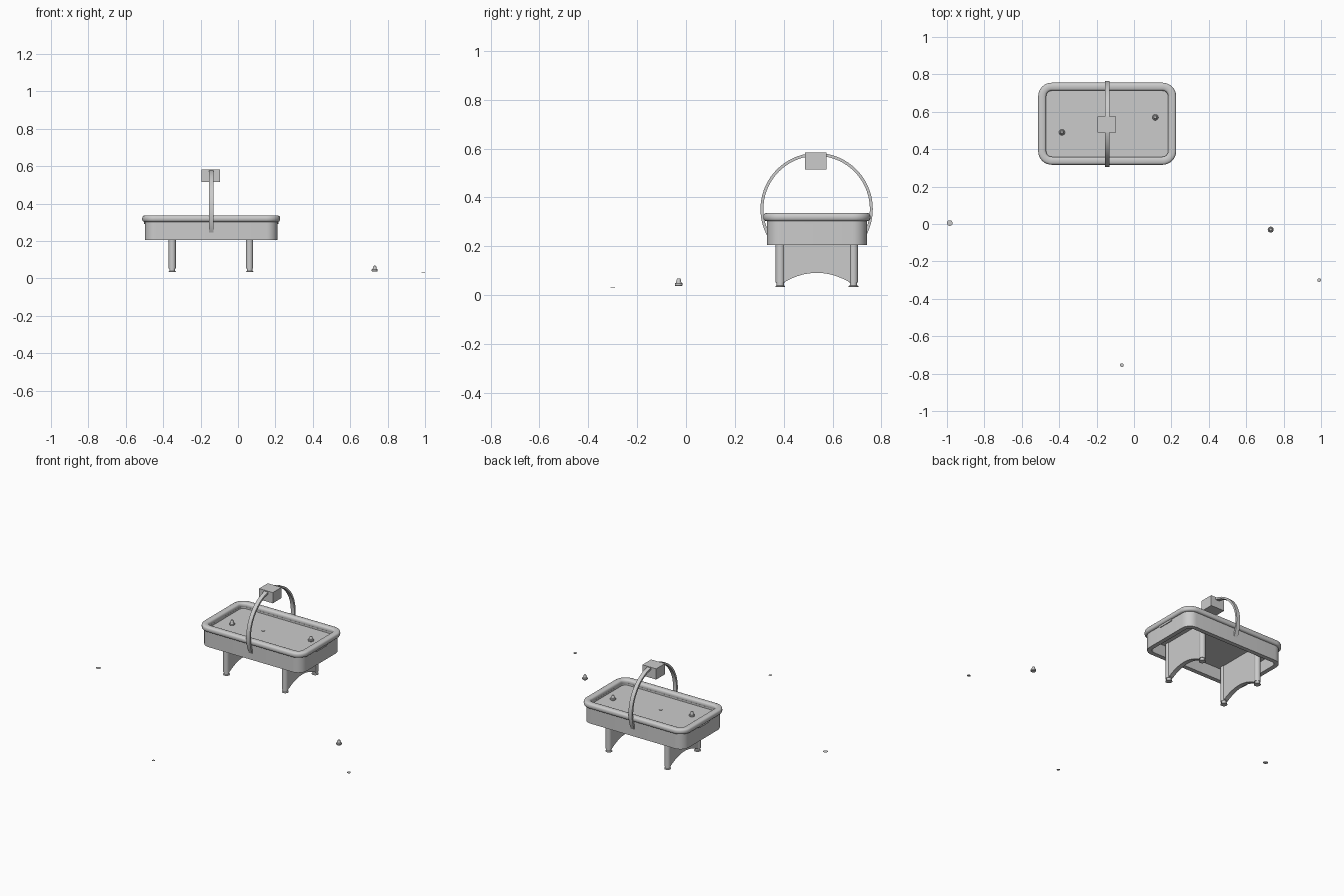
import bpy, bmesh, math
from math import sin, cos, pi, radians

if "Cube" in bpy.data.objects:
    bpy.data.objects.remove(bpy.data.objects["Cube"])

CX, CY = -0.1435, 0.536


def finish(name, bm, smooth=True):
    bmesh.ops.recalc_face_normals(bm, faces=bm.faces)
    me = bpy.data.meshes.new(name)
    bm.to_mesh(me)
    bm.free()
    ob = bpy.data.objects.new(name, me)
    bpy.context.collection.objects.link(ob)
    if smooth:
        bpy.ops.object.select_all(action='DESELECT')
        ob.select_set(True)
        bpy.context.view_layer.objects.active = ob
        bpy.ops.object.shade_smooth_by_angle(angle=radians(35))
    return ob


def skin(bm, loops, closed):
    n, m = len(loops), len(loops[0])
    for i in range(n if closed else n - 1):
        a, b = loops[i], loops[(i + 1) % n]
        for j in range(m):
            k = (j + 1) % m
            bm.faces.new((a[j], a[k], b[k], b[j]))


def solid(name, loops_co, smooth=True):
    # skinned loops with both ends capped
    bm = bmesh.new()
    loops = [[bm.verts.new(c) for c in l] for l in loops_co]
    skin(bm, loops, False)
    bm.faces.new(loops[0])
    bm.faces.new(loops[-1])
    return finish(name, bm, smooth)


def rounded_loop(off, z, seg=8):
    # rounded rectangle around the table, offset from the rim centre line
    hx, hy, r = 0.3475 + off, 0.198 + off, 0.052 + off
    co = []
    for q, (sx, sy) in enumerate(((1, 1), (-1, 1), (-1, -1), (1, -1))):
        for i in range(seg + 1):
            a = (q + i / seg) * pi / 2
            co.append((CX + sx * (hx - r) + r * cos(a), CY + sy * (hy - r) + r * sin(a), z))
    return co


def ring(name, profile):
    bm = bmesh.new()
    skin(bm, [[bm.verts.new(c) for c in rounded_loop(o, z)] for o, z in profile], True)
    return finish(name, bm)


def circle(x, y, z, r, n=24):
    return [(x + r * cos(2 * pi * i / n), y + r * sin(2 * pi * i / n), z) for i in range(n)]


def lathe(name, x, y, z, profile):
    return solid(name, [circle(x, y, z + h, r) for r, h in profile])


def flat_disc(name, x, y, z, r):
    bm = bmesh.new()
    bm.faces.new([bm.verts.new(c) for c in circle(x, y, z, r)])
    return finish(name, bm, False)


def sq(v):
    return math.copysign(abs(v) ** 0.7, v)


# table walls, rounded rim and sunken playing surface
ring("table_wall", [(0.0065, 0.205), (0.0065, 0.313), (-0.0212, 0.313), (-0.0212, 0.205)])
ring("table_rim", [(0.0215 * sq(cos(i * pi / 8)), 0.3195 + 0.0175 * sq(sin(i * pi / 8)))
                   for i in range(16)])
FLOOR = 0.302
solid("playing_surface", [rounded_loop(-0.015, z) for z in (0.28, FLOOR)])

# puck return trays at both ends
tray = [(-0.057, 0.308), (0.057, 0.308), (0.057, 0.299), (0.048, 0.291), (-0.048, 0.291), (-0.057, 0.299)]
for s in (-1, 1):
    solid("end_tray", [[(CX + s * x, CY + y, z) for y, z in tray] for x in (0.345, 0.359)], False)

# leg pairs joined by an arched panel, with feet
panel = [(0.152, 0.285), (-0.152, 0.285), (-0.152, 0.052)]
for i in range(17):
    t = -1 + i / 8
    panel.append((0.135 * t, 0.052 + 0.039 * (1 - t * t)))
panel.append((0.152, 0.052))
for x in (-0.3515, 0.062):
    for s in (-1, 1):
        lathe("leg", x, CY + s * 0.15, 0, [(0.019, 0.052), (0.019, 0.285)])
        lathe("foot", x, CY + s * 0.15, 0,
              [(0.02, 0.034), (0.02, 0.037), (0.015, 0.04), (0.015, 0.058)])
    solid("leg_panel", [[(x + d, CY + y, z) for y, z in panel] for d in (-0.014, 0.014)])

# overhead arch and scoring box
arch = []
for i in range(49):
    a = radians(-30 + i * 240 / 48)
    arch.append([(CX + dx, CY - 0.001 + r * cos(a), 0.352 + r * sin(a))
                 for dx, r in ((-0.0125, 0.218), (0.0125, 0.218), (0.0125, 0.23), (-0.0125, 0.23))])
solid("overhead_arch", arch)
solid("score_box", [[(-0.194, 0.488, z), (-0.097, 0.488, z), (-0.097, 0.576, z), (-0.194, 0.576, z)]
                    for z in (0.515, 0.583)], False)

# mallets: two on the table, one loose
MALLET = [(0.0145, 0), (0.016, 0.002), (0.016, 0.009), (0.0135, 0.012), (0.011, 0.012),
          (0.009, 0.024), (0.0065, 0.029), (0.002, 0.0305)]
for x, y, z in ((-0.385, 0.49, FLOOR), (0.114, 0.57, FLOOR), (0.731, -0.03, 0.038)):
    lathe("mallet", x, y, z, MALLET)

# pucks and thin flat discs lying loose
lathe("table_puck", -0.19, 0.525, FLOOR, [(0.01, 0), (0.01, 0.003)])
lathe("loose_puck", 0.99, -0.30, 0.031, [(0.01, 0), (0.01, 0.003)])
flat_disc("flat_disc_left", -0.985, 0.005, 0.052, 0.015)
flat_disc("flat_disc_front", -0.065, -0.755, 0, 0.01)
